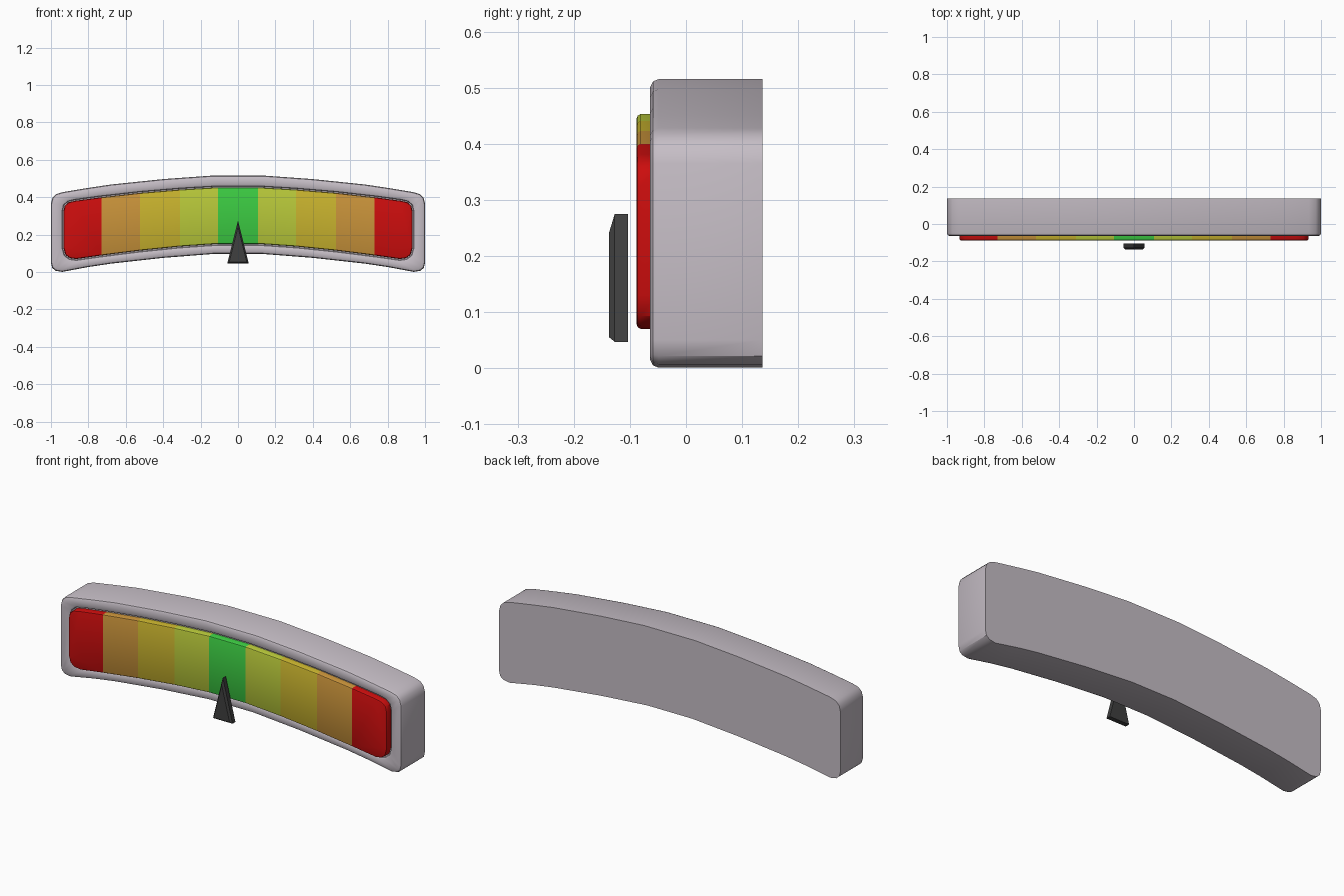
import bpy, bmesh, math
from mathutils import Vector

if "Cube" in bpy.data.objects:
    bpy.data.objects.remove(bpy.data.objects["Cube"])


def material(name, rgb):
    m = bpy.data.materials.new(name)
    m.diffuse_color = (*rgb, 1)
    m.use_nodes = True
    m.node_tree.nodes["Principled BSDF"].inputs["Base Color"].default_value = m.diffuse_color
    return m


grey = material("pale_grey", (0.56, 0.51, 0.56))
dark = material("charcoal", (0.05, 0.05, 0.05))
bands = [material("green", (0.045, 0.60, 0.055)),
         material("lime", (0.48, 0.58, 0.042)),
         material("yellow", (0.58, 0.45, 0.027)),
         material("orange", (0.58, 0.29, 0.042)),
         material("red", (0.60, 0.004, 0.004))]


def mirrored(half):
    """Closed clockwise outline from its right half."""
    return half + [(-x, z) for x, z in reversed(half)]


def inset(pts, d):
    """Mitred inward offset of a clockwise outline."""
    out = []
    n = len(pts)
    for i in range(n):
        p = Vector(pts[i])
        a = (p - Vector(pts[i - 1])).normalized()
        b = (Vector(pts[(i + 1) % n]) - p).normalized()
        na, nb = Vector((a.y, -a.x)), Vector((b.y, -b.x))
        q = p + (na + nb) * (d / (1 + na.dot(nb)))
        out.append((q.x, q.y))
    return out


def loft(name, rings, mats, cuts=(), smooth=True):
    """Bridge (outline, y) rings and cap both ends."""
    bm = bmesh.new()
    loops = [[bm.verts.new((x, y, z)) for x, z in pts] for pts, y in rings]
    n = len(loops[0])
    for a, b in zip(loops, loops[1:]):
        for i in range(n):
            j = (i + 1) % n
            bm.faces.new((a[i], a[j], b[j], b[i]))
    bm.faces.new(loops[0])
    bm.faces.new(loops[-1])
    for c in cuts:
        bmesh.ops.bisect_plane(bm, geom=bm.verts[:] + bm.edges[:] + bm.faces[:],
                               dist=1e-4, plane_co=(c, 0, 0), plane_no=(1, 0, 0))
    bmesh.ops.recalc_face_normals(bm, faces=bm.faces[:])
    for f in bm.faces:
        f.smooth = smooth
        # colour bands follow distance from the centre
        x = abs(f.calc_center_median().x)
        f.material_index = sum(x > c for c in cuts if c > 0)
    me = bpy.data.meshes.new(name)
    bm.to_mesh(me)
    bm.free()
    for m in mats:
        me.materials.append(m)
    if smooth:
        me.set_sharp_from_angle(angle=math.radians(35))
    ob = bpy.data.objects.new(name, me)
    bpy.context.collection.objects.link(ob)
    return ob


shell = mirrored([(0.15, 0.515), (0.40, 0.497), (0.68, 0.468), (0.80, 0.450),
                  (0.935, 0.428), (0.972, 0.417), (0.992, 0.397), (1.0, 0.365),
                  (1.0, 0.05), (0.993, 0.022), (0.975, 0.007), (0.94, 0.001),
                  (0.80, 0.027), (0.68, 0.045), (0.40, 0.076), (0.13, 0.097)])
dial = mirrored([(0.107, 0.453), (0.31, 0.441), (0.525, 0.423), (0.73, 0.400),
                 (0.87, 0.381), (0.905, 0.373), (0.926, 0.355), (0.933, 0.325),
                 (0.933, 0.13), (0.923, 0.093), (0.90, 0.075), (0.865, 0.070),
                 (0.73, 0.089), (0.525, 0.115), (0.31, 0.137), (0.107, 0.151)])

# Curved housing with rounded front rim and shallow recess
loft("housing", [(shell, 0.136), (shell, -0.049), (inset(shell, 0.004), -0.059),
                 (inset(shell, 0.014), -0.064), (inset(dial, -0.016), -0.064),
                 (inset(dial, -0.008), -0.060), (inset(dial, -0.005), -0.050)], [grey])

# Coloured dial plate, cut into bands
edges = (0.107, 0.31, 0.525, 0.73)
loft("dial_plate", [(dial, -0.052), (dial, -0.081), (inset(dial, 0.003), -0.086),
                    (inset(dial, 0.008), -0.088)], bands,
     cuts=edges + tuple(-e for e in edges))

# Chamfered needle floating in front
needle = [(0.0, 0.275), (0.057, 0.047), (-0.057, 0.047)]
loft("needle", [(needle, -0.103), (needle, -0.127), (inset(needle, 0.008), -0.137)],
     [dark], smooth=False)
